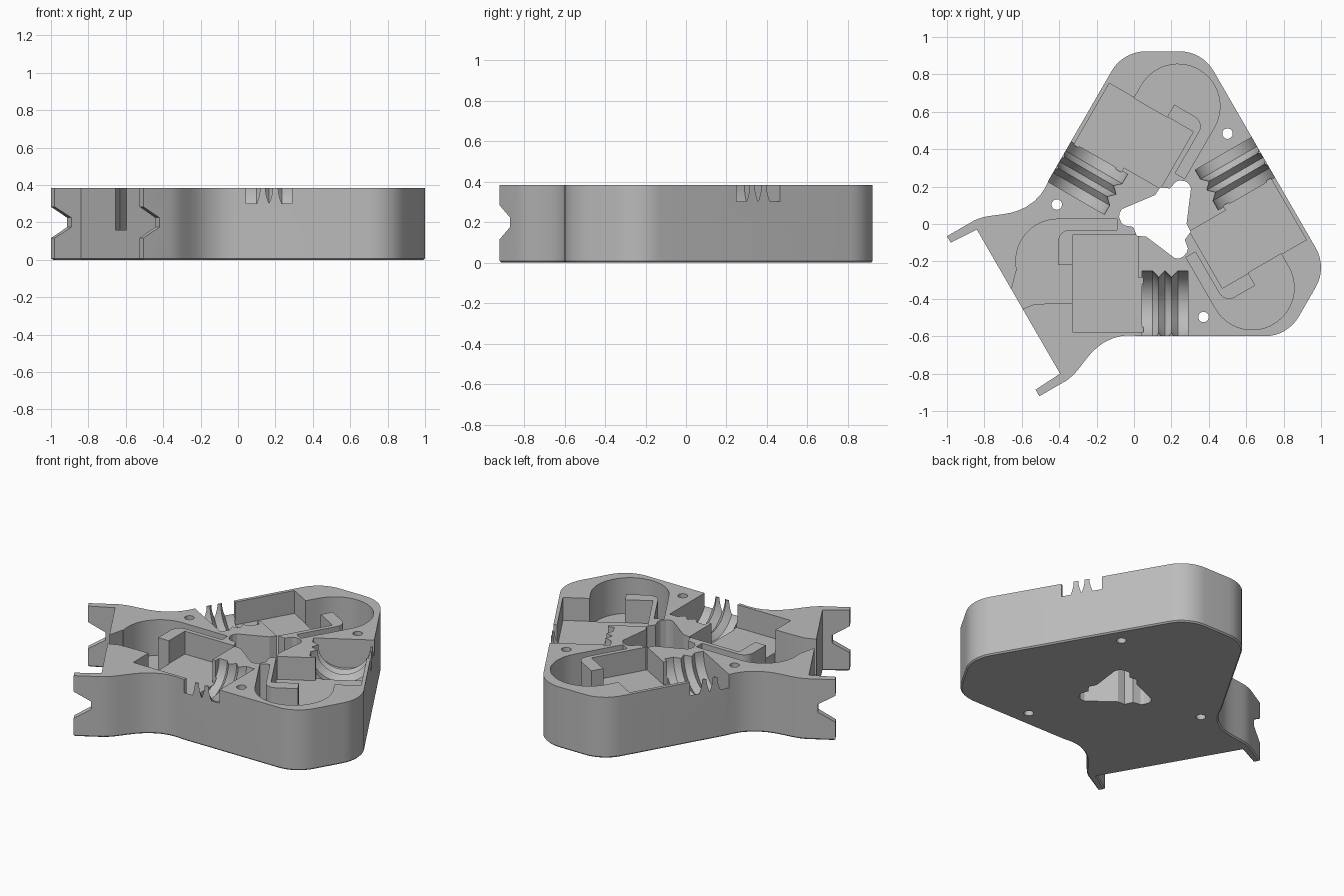
import bpy, bmesh, math
from mathutils import Matrix, Vector

if "Cube" in bpy.data.objects:
    bpy.data.objects.remove(bpy.data.objects["Cube"])

CX, CY, H = 0.153, 0.03, 0.385          # centre of the three-fold layout, height
CENTRE = Matrix.Translation((CX, CY, 0))
TURNS = [0, -120, 120]


def turn(deg):
    return CENTRE @ Matrix.Rotation(math.radians(deg), 4, 'Z')


def rel(pts):
    return [(x - CX, y - CY) for x, y in pts]


def arc(cx, cy, r, a0, a1, n):
    return [(cx + r * math.cos(math.radians(a0 + (a1 - a0) * i / n)),
             cy + r * math.sin(math.radians(a0 + (a1 - a0) * i / n))) for i in range(n + 1)]


def finish(bm, name, matrix):
    bmesh.ops.recalc_face_normals(bm, faces=bm.faces)
    bm.transform(matrix)
    me = bpy.data.meshes.new(name)
    bm.to_mesh(me)
    bm.free()
    ob = bpy.data.objects.new(name, me)
    bpy.context.collection.objects.link(ob)
    return ob


def prism(name, pts, z0, z1, matrix, chamfer=0):
    bm = bmesh.new()
    low = bm.faces.new([bm.verts.new((x, y, z0)) for x, y in pts])
    edges = list(low.edges)
    ext = bmesh.ops.extrude_face_region(bm, geom=[low], use_keep_orig=True)
    new = [g for g in ext['geom'] if isinstance(g, bmesh.types.BMVert)]
    bmesh.ops.translate(bm, verts=new, vec=(0, 0, z1 - z0))
    if chamfer:
        bmesh.ops.bevel(bm, geom=edges, offset=chamfer, segments=1, affect='EDGES')
    return finish(bm, name, matrix)


def spool(name, profile, cy, cz, matrix, n=64):
    """Solid turned about an axis parallel to x."""
    bm = bmesh.new()
    rings = [[bm.verts.new((x, cy + r * math.cos(2 * math.pi * i / n),
                            cz + r * math.sin(2 * math.pi * i / n))) for i in range(n)]
             for x, r in profile]
    for a, b in zip(rings, rings[1:]):
        for i in range(n):
            j = (i + 1) % n
            bm.faces.new((a[i], a[j], b[j], b[i]))
    bm.faces.new(rings[0])
    bm.faces.new(rings[-1])
    return finish(bm, name, matrix)


# Housing outline: rounded triangle corners, then the flared mounting end
def corner(a1, d1, a2, d2, r=0.21):
    n1, n2 = [Vector((math.cos(math.radians(a)), math.sin(math.radians(a)))) for a in (a1, a2)]
    c = Matrix((n1, n2)).inverted() @ Vector((d1 - r, d2 - r))
    return arc(c.x, c.y, r, a1, a2, 8)


EDGE, TIP = 0.63, 0.893
outline = (corner(-90, EDGE, -30, TIP) + corner(-30, TIP, 30, EDGE)
           + corner(30, EDGE, 90, TIP) + corner(90, TIP, 150, EDGE))
flare = [(.42, .485), (.46, .457), (.503, .435), (.55, .422), (.605, .418), (.65, .423),
         (.689, .432), (.74, .451), (.793, .473), (.83, .486), (.874, .494),
         (1.046, .494), (1.046, .454), (.89, .4445)]


def from_uv(u, v):
    a = math.radians(210)
    return (u * math.cos(a) - v * math.sin(a), u * math.sin(a) + v * math.cos(a))


# v points along -120 deg here, so the upper side has negative v
outline += [from_uv(u, -v) for u, v in flare]
outline += [from_uv(u, v) for u, v in reversed(flare)]
body = prism("housing", outline, 0, H, CENTRE, chamfer=0.008)

cutters = []

# Central wiring opening
third = [(-.04, .125), (-.217, .05), (-.230, .03), (-.233, .008), (-.222, -.022),
         (-.206, -.037), (-.158, -.046), (-.137, -.094)]
hole = []
for k in range(3):
    m = Matrix.Rotation(math.radians(120 * k), 2)
    hole += [tuple(m @ Vector(p)) for p in third]
cutters.append(prism("centre_cut", hole, -.1, .6, CENTRE))

# Motor bay, gear recess, spool seat and screw hole, repeated three times
recess = ([(-.328, -.424)] + arc(-.407, -.199, .225, 270, 90, 28)
          + [(-.09, .026), (-.09, -.032)] + arc(-.345, -.092, .06, 90, 180, 6)
          + [(-.405, -.22), (-.328, -.22)])
bay = [(-.33, -.578), (.05, -.578), (.05, -.285), (.021, -.285), (.021, -.06), (-.33, -.06)]
R = 0.185
grooves = [(.043, R), (.1, R), (.132, R - .035), (.166, R), (.2, R - .035), (.234, R), (.29, R)]
for a in TURNS:
    m = turn(a)
    cutters.append(prism("recess_cut", rel(recess), .16, .6, m))
    cutters.append(prism("bay_cut", rel(bay), .24, .6, m))
    cutters.append(spool("spool_cut", [(x - CX, r) for x, r in grooves], -.435 - CY, H, m))
    cutters.append(prism("screw_cut", arc(.347, .453, .028, 0, 345, 23), -.1, .6, m))

# Cable slot through the mounting wall
slot = [(-.40, -.424), (-.53, -.428), (-.60, -.455), (-.70, -.512), (-.755, -.415),
        (-.657, -.357), (-.630, -.25), (-.45, -.25)]
cutters.append(prism("slot_cut", rel(slot), .16, .6, CENTRE))

# Tapered notches in the two end tabs
notch = [(1.1, .085), (1.1, .315), (.946, .225), (.946, .175)]
cutters.append(prism("notch_cut", notch, -.7, .7,
                     turn(210) @ Matrix.Rotation(math.radians(90), 4, 'X')))

for c in cutters:
    c.hide_render = True
    mod = body.modifiers.new(c.name, 'BOOLEAN')
    mod.operation, mod.solver, mod.object = 'DIFFERENCE', 'EXACT', c

# Bake the cuts and drop the cutters
dg = bpy.context.evaluated_depsgraph_get()
cut = bpy.data.meshes.new_from_object(body.evaluated_get(dg))
body.modifiers.clear()
body.data = cut
for c in cutters:
    bpy.data.objects.remove(c)

grey = bpy.data.materials.new("mid_grey")
grey.diffuse_color = (.5, .5, .5, 1)
grey.use_nodes = True
grey.node_tree.nodes["Principled BSDF"].inputs["Base Color"].default_value = grey.diffuse_color
body.data.materials.clear()
body.data.materials.append(grey)

bpy.context.view_layer.objects.active = body
body.select_set(True)
bpy.ops.object.shade_smooth_by_angle(angle=math.radians(25))
